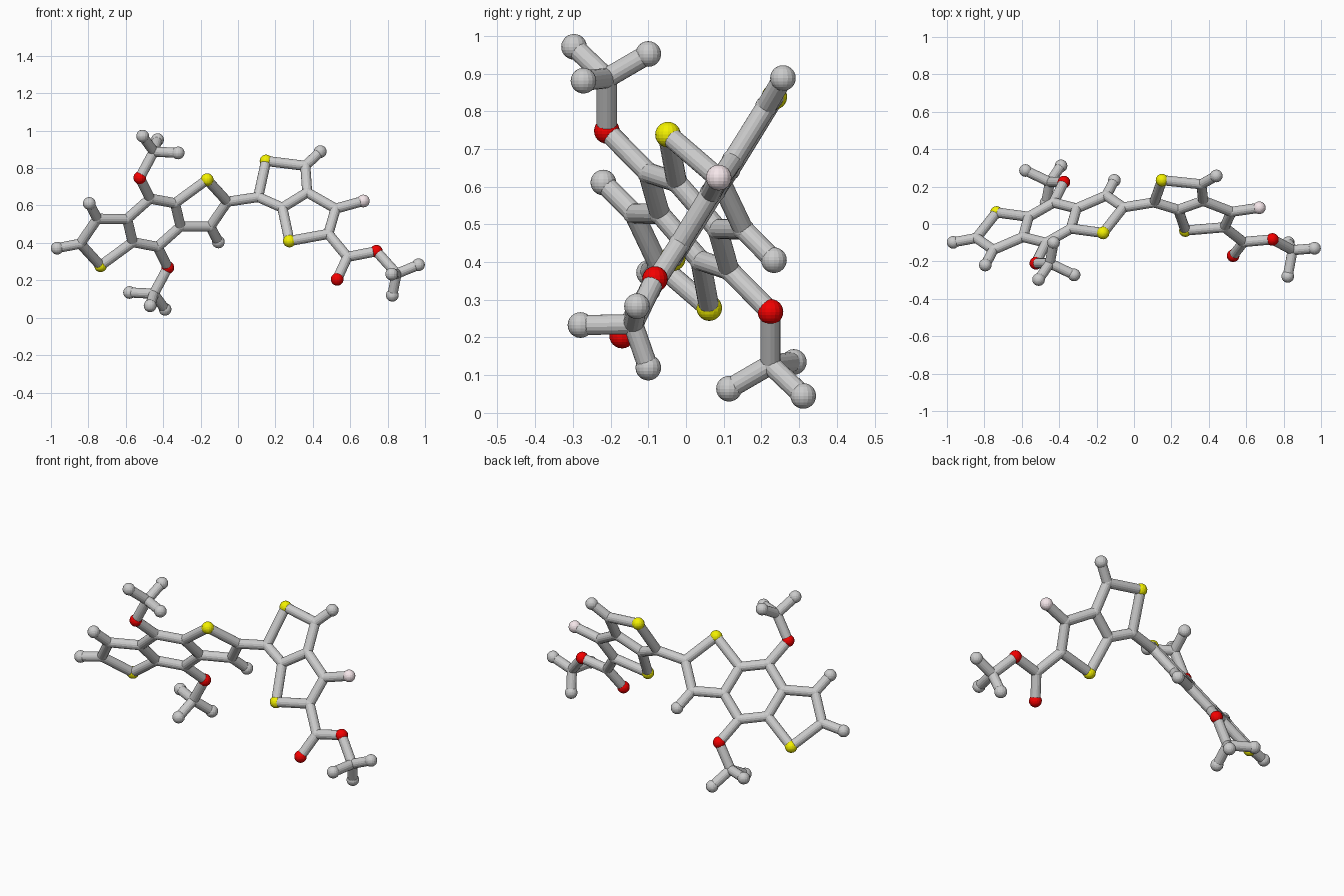
import bpy, bmesh
from mathutils import Vector

if "Cube" in bpy.data.objects:
    bpy.data.objects.remove(bpy.data.objects["Cube"])

BOND_R, JOINT_R, BALL_R = 0.027, 0.029, 0.034


def material(name, color):
    m = bpy.data.materials.new(name)
    m.diffuse_color = color
    m.use_nodes = True
    m.node_tree.nodes["Principled BSDF"].inputs["Base Color"].default_value = m.diffuse_color
    return m


MATS = {
    "sulfur": material("yellow", (0.9, 0.88, 0.0, 1)),
    "oxygen": material("red", (0.9, 0.0, 0.0, 1)),
    "fluorine": material("pale_pink", (0.92, 0.8, 0.83, 1)),
}


def finish(name, bm, mat=None):
    me = bpy.data.meshes.new(name)
    bm.to_mesh(me)
    bm.free()
    ob = bpy.data.objects.new(name, me)
    bpy.context.collection.objects.link(ob)
    if mat:
        me.materials.append(mat)


def ball(name, p, r, mat=None):
    bm = bmesh.new()
    bmesh.ops.create_uvsphere(bm, u_segments=16, v_segments=12, radius=r)
    bmesh.ops.translate(bm, vec=p, verts=bm.verts)
    finish(name, bm, mat)


def stick(name, a, b):
    d = b - a
    bm = bmesh.new()
    bmesh.ops.create_cone(bm, cap_ends=True, segments=16, radius1=BOND_R,
                          radius2=BOND_R, depth=d.length)
    bmesh.ops.rotate(bm, matrix=Vector((0, 0, 1)).rotation_difference(d).to_matrix(),
                     verts=bm.verts)
    bmesh.ops.translate(bm, vec=(a + b) / 2, verts=bm.verts)
    finish(name, bm)


CENTRE = Vector((-0.45, 0.007, 0.508))


def left_plane(x, z):
    return Vector((x, 0.007 + 0.427 * (x + 0.45) - 0.767 * (z - 0.508), z))


def right_plane(x, z):
    return Vector((x, -0.282 - 0.028 * x + 0.621 * z, z))


atoms = {}

# Left fused rings: one half, repeated by point symmetry about the centre
half = {
    "S_a": left_plane(-0.165, 0.738), "C_tip": left_plane(-0.057, 0.62),
    "C_side": left_plane(-0.148, 0.487), "C_up": left_plane(-0.337, 0.612),
    "C_low": left_plane(-0.307, 0.488), "C_mid": left_plane(-0.47, 0.637),
    "E_side": left_plane(-0.105, 0.405), "O_arm": Vector((-0.525, -0.21, 0.748)),
    "C_arm": Vector((-0.45, -0.21, 0.888)), "E_arm1": Vector((-0.51, -0.297, 0.971)),
    "E_arm2": Vector((-0.43, -0.10, 0.952)), "E_arm3": Vector((-0.32, -0.272, 0.881)),
}
for k, p in half.items():
    atoms[k + "1"] = p
    atoms[k + "2"] = 2 * CENTRE - p
atoms["E_left"] = Vector((-0.967, -0.098, 0.372))

half_bonds = ("C_tip-S_a S_a-C_up C_up-C_low C_low-C_side C_side-C_tip C_up-C_mid "
              "C_mid-O_arm C_side-E_side O_arm-C_arm C_arm-E_arm1 C_arm-E_arm2 C_arm-E_arm3")
bonds = [tuple(n + i for n in b.split("-")) for i in "12" for b in half_bonds.split()]
bonds += [("C_low1", "C_mid2"), ("C_low2", "C_mid1"), ("C_tip2", "E_left")]

# Right fused rings and side group
flat = {
    "C_r1": (0.108, 0.645), "S_r1": (0.15, 0.838), "C_r2": (0.36, 0.812),
    "E_r2": (0.44, 0.888), "C_r3": (0.37, 0.67), "C_r4": (0.237, 0.588),
    "S_r2": (0.275, 0.41), "C_r5": (0.483, 0.448), "C_r6": (0.522, 0.583),
    "F_r": (0.67, 0.624), "C_r7": (0.585, 0.325), "O_r1": (0.53, 0.205),
    "O_r2": (0.74, 0.355),
}
atoms.update({k: right_plane(*v) for k, v in flat.items()})
atoms["C_r8"] = Vector((0.848, -0.14, 0.235))
atoms["E_r3"] = Vector((0.965, -0.13, 0.283))
atoms["E_r4"] = Vector((0.825, -0.10, 0.12))
atoms["E_r5"] = Vector((0.822, -0.28, 0.233))
right_bonds = ("C_tip1-C_r1 C_r1-S_r1 S_r1-C_r2 C_r2-E_r2 C_r2-C_r3 C_r3-C_r4 C_r4-C_r1 "
               "C_r4-S_r2 S_r2-C_r5 C_r5-C_r6 C_r6-C_r3 C_r6-F_r C_r5-C_r7 C_r7-O_r1 "
               "C_r7-O_r2 O_r2-C_r8 C_r8-E_r3 C_r8-E_r4 C_r8-E_r5")
bonds += [tuple(b.split("-")) for b in right_bonds.split()]

# Build balls and sticks
KIND = {"S": "sulfur", "O": "oxygen", "F": "fluorine", "C": "joint", "E": "end"}
for k, p in atoms.items():
    kind = KIND[k[0]]
    ball(kind + "_ball_" + k[2:], p, JOINT_R if kind == "joint" else BALL_R, MATS.get(kind))
for i, (a, b) in enumerate(bonds):
    stick("bond_%02d" % i, atoms[a], atoms[b])
